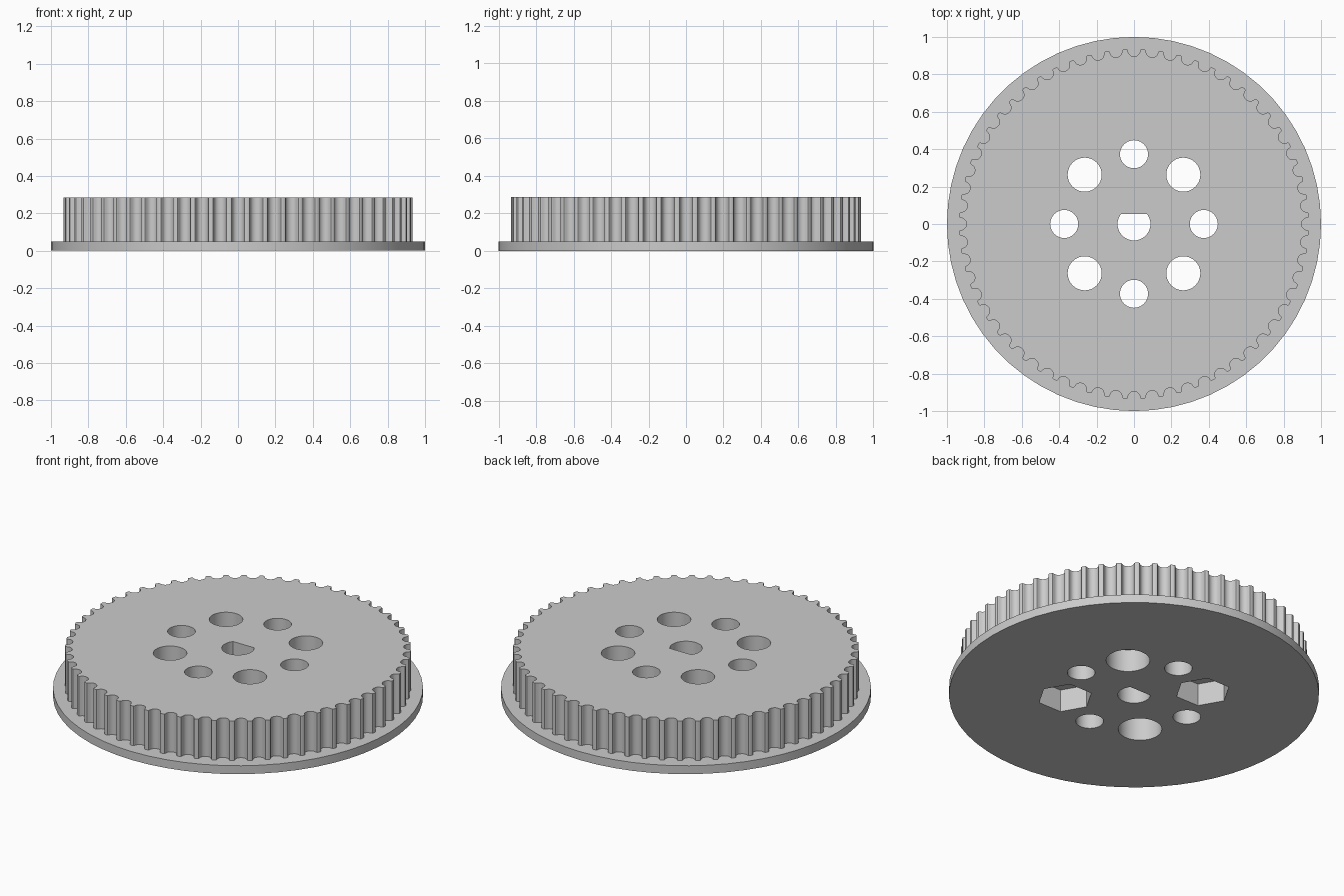
import bpy, bmesh, math
from math import cos, sin, pi, radians

if "Cube" in bpy.data.objects:
    bpy.data.objects.remove(bpy.data.objects["Cube"], do_unlink=True)

PLATE, TOP = 0.05, 0.286      # flange thickness, full height
OUTER, TEETH = 0.935, 60      # tooth tip radius, tooth count
SOCKET = 0.134                # depth of the recesses underneath

grey = bpy.data.materials.new("grey plastic")
grey.use_nodes = True
colour = (0.6, 0.6, 0.6, 1)
grey.diffuse_color = colour
grey.node_tree.nodes["Principled BSDF"].inputs["Base Color"].default_value = colour


def prism(name, points, z0, z1):
    """Closed prism over a counter-clockwise outline."""
    bm = bmesh.new()
    face = bm.faces.new([bm.verts.new((x, y, z0)) for x, y in points])
    new = bmesh.ops.extrude_face_region(bm, geom=[face])["geom"]
    verts = [v for v in new if isinstance(v, bmesh.types.BMVert)]
    bmesh.ops.translate(bm, verts=verts, vec=(0, 0, z1 - z0))
    bmesh.ops.recalc_face_normals(bm, faces=bm.faces)
    mesh = bpy.data.meshes.new(name)
    bm.to_mesh(mesh)
    bm.free()
    mesh.materials.append(grey)
    obj = bpy.data.objects.new(name, mesh)
    bpy.context.collection.objects.link(obj)
    return obj


def circle(r, n, cx=0, cy=0):
    return [(cx + r * cos(2 * pi * i / n), cy + r * sin(2 * pi * i / n)) for i in range(n)]


def combine(target, tool, operation):
    """Apply a boolean and discard the tool."""
    bpy.ops.object.select_all(action='DESELECT')
    bpy.context.view_layer.objects.active = target
    target.select_set(True)
    mod = target.modifiers.new(operation.lower(), 'BOOLEAN')
    mod.operation, mod.solver, mod.object = operation, 'EXACT', tool
    bpy.ops.object.modifier_apply(modifier=mod.name)
    bpy.data.objects.remove(tool, do_unlink=True)


# Toothed rim outline: rounded belt grooves as (half width, depth) pairs
half = [(0.042, 0.0), (0.036, 0.002), (0.0335, 0.0065), (0.032, 0.012), (0.0305, 0.017),
        (0.028, 0.022), (0.025, 0.027), (0.02, 0.0316), (0.014, 0.035), (0.007, 0.0372)]
groove = [(-w, d) for w, d in half] + [(0, 0.038)] + [(w, d) for w, d in reversed(half)]
outline = []
for i in range(TEETH):
    a = 2 * pi * i / TEETH
    for w, d in groove:
        r = OUTER - 0.001 - d
        outline.append((r * cos(a) - w * sin(a), r * sin(a) + w * cos(a)))

# Flange and toothed wheel as one solid
pulley = prism("timing_pulley", circle(1, 60), 0, PLATE)
combine(pulley, prism("toothed_wheel", outline, PLATE / 2, TOP), 'UNION')

# D-shaped shaft bore, flat towards the back
R, FLAT = 0.088, 0.053
start = math.asin(FLAT / R)
arc = [pi - start + (pi + 2 * start) * i / 36 for i in range(37)]
combine(pulley, prism("bore", [(R * cos(a), R * sin(a)) for a in arc], -0.1, 0.4), 'DIFFERENCE')

# Ring of eight holes: small on the axes, large on the diagonals
for i in range(8):
    a = radians(45 * i)
    x, y = 0.373 * cos(a), 0.373 * sin(a)
    radius = 0.091 if i % 2 else 0.075
    combine(pulley, prism("hole", circle(radius, 40, x, y), -0.1, 0.4), 'DIFFERENCE')
    # Recesses underneath: hexagonal for nuts, round for screw heads
    if i % 2:
        shape = circle(0.15, 6, x, y) if i in (3, 7) else circle(0.118, 40, x, y)
        combine(pulley, prism("recess", shape, -0.1, SOCKET), 'DIFFERENCE')

bpy.ops.object.shade_smooth_by_angle(angle=radians(28))
